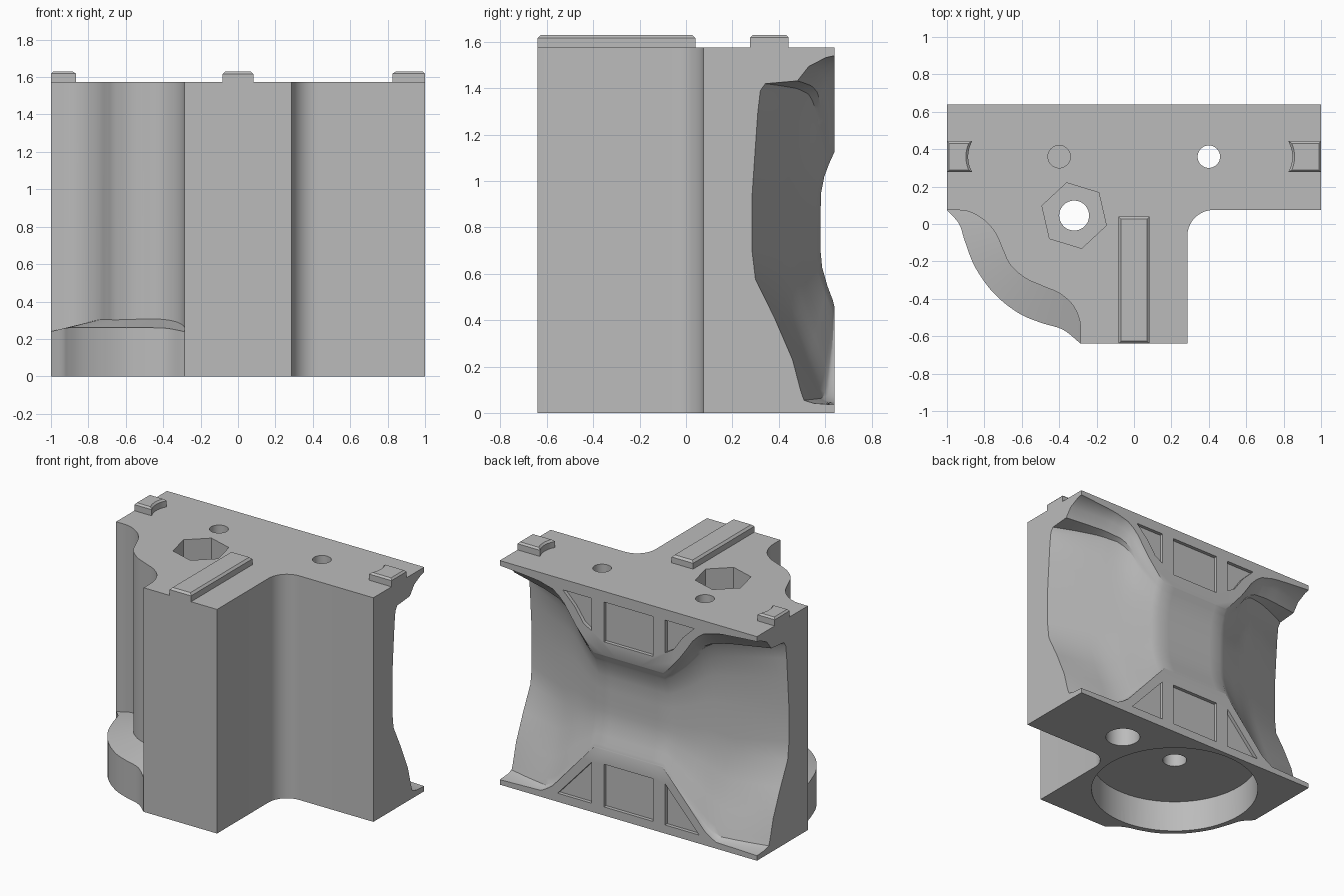
import bpy, bmesh, math
from mathutils import Vector

if "Cube" in bpy.data.objects:
    bpy.data.objects.remove(bpy.data.objects["Cube"])

grey = bpy.data.materials.new("plain grey")
grey.use_nodes = True
grey.diffuse_color = (0.5, 0.5, 0.5, 1)
grey.node_tree.nodes["Principled BSDF"].inputs["Base Color"].default_value = (0.5, 0.5, 0.5, 1)

HEIGHT, BACK = 1.575, 0.64
AXIS = Vector((-0.32, 0.045))


def finish(name, bm):
    bmesh.ops.recalc_face_normals(bm, faces=bm.faces)
    mesh = bpy.data.meshes.new(name)
    bm.to_mesh(mesh)
    bm.free()
    mesh.materials.append(grey)
    ob = bpy.data.objects.new(name, mesh)
    bpy.context.collection.objects.link(ob)
    return ob


def loft(name, loops):
    """Closed solid through a row of equal-length point loops."""
    bm = bmesh.new()
    rings = [[bm.verts.new(p) for p in loop] for loop in loops]
    n = len(rings[0])
    for a, b in zip(rings, rings[1:]):
        for i in range(n):
            j = (i + 1) % n
            bm.faces.new((a[i], a[j], b[j], b[i]))
    bm.faces.new(rings[0])
    bm.faces.new(rings[-1])
    return finish(name, bm)


def prism(name, pts, z0, z1, chamfer=0):
    ob = loft(name, [[(x, y, z) for x, y in pts] for z in (z0, z1)])
    if chamfer:
        bm = bmesh.new()
        bm.from_mesh(ob.data)
        top = [e for e in bm.edges if all(v.co.z > z1 - 1e-4 for v in e.verts)]
        bmesh.ops.bevel(bm, geom=top, offset=chamfer, segments=1, affect='EDGES')
        bm.to_mesh(ob.data)
        bm.free()
    return ob


def ring(x, y, r, n=48, turn=0):
    return [(x + r * math.cos(turn + math.tau * i / n),
             y + r * math.sin(turn + math.tau * i / n)) for i in range(n)]


def spline(pts, steps=5):
    """Catmull-Rom curve through the points."""
    p = [Vector(q) for q in pts]
    p = [2 * p[0] - p[1]] + p + [2 * p[-1] - p[-2]]
    out = []
    for a, b, c, d in zip(p, p[1:], p[2:], p[3:]):
        for k in range(steps):
            t = k / steps
            out.append(0.5 * (2 * b + (c - a) * t + (2 * a - 5 * b + 4 * c - d) * t * t
                              + (3 * b - a - 3 * c + d) * t ** 3))
    return out + [p[-2]]


def lerp_table(table, x):
    for (x0, y0), (x1, y1) in zip(table, table[1:]):
        if x <= x1:
            return y0 + (y1 - y0) * (x - x0) / (x1 - x0)
    return table[-1][1]


def combine(target, other, operation):
    mod = target.modifiers.new(operation, 'BOOLEAN')
    mod.operation, mod.solver, mod.object = operation, 'EXACT', other
    bpy.context.view_layer.objects.active = target
    bpy.ops.object.modifier_apply(modifier=mod.name)
    bpy.data.objects.remove(other)


# Main T-shaped block with one wavy inner corner and one rounded corner
wave = spline([(-0.285, -0.64), (-0.29, -0.52), (-0.33, -0.43), (-0.4, -0.37),
               (-0.48, -0.335), (-0.58, -0.29), (-0.66, -0.22), (-0.7, -0.14),
               (-0.74, -0.05), (-0.8, 0.02), (-0.89, 0.068), (-1, 0.075)])
fillet = [(0.425 - 0.14 * math.cos(a), -0.065 + 0.14 * math.sin(a))
          for a in (math.pi / 2 * i / 10 for i in range(11))]
outline = [(p.x, p.y) for p in wave] + [(-1, BACK), (1, BACK), (1, 0.075)] \
    + fillet[::-1] + [(0.285, -0.64)]
body = prism("body", outline, 0, HEIGHT)

# Low round foot with a conical top
foot_edge = spline([(-1, 0.075), (-0.935, 0), (-0.905, -0.09), (-0.85, -0.23), (-0.75, -0.37),
                    (-0.62, -0.475), (-0.5, -0.527), (-0.38, -0.565), (-0.285, -0.64)])
foot_edge = [Vector((-0.99, 0.12))] + foot_edge + [Vector((-0.25, -0.63))]


def foot_section(p):
    inner = AXIS + (p - AXIS).normalized() * 0.3
    top = [0.41 - 0.25 * (q - AXIS).length for q in (p, inner)]
    return [(*p, 0), (*p, top[0]), (*inner, top[1]), (*inner, 0)]


combine(body, loft("foot", [foot_section(p) for p in foot_edge]), 'UNION')

# Saddle-shaped hollow across the back: height fraction, depth at ends, depth at middle
SECTION = [(0, 0, 0), (0.004, 0.25, 0.02), (0.013, 0.37, 0.04), (0.04, 0.41, 0.12),
           (0.13, 0.51, 0.5), (0.25, 0.73, 0.88), (0.36, 0.96, 1), (0.44, 1, 1),
           (0.6, 1, 1), (0.74, 0.96, 0.95), (0.84, 0.93, 0.73), (0.9, 0.9, 0.48),
           (0.92, 0.84, 0.4), (0.928, 0.45, 0.36), (0.97, 0.31, 0.15),
           (0.995, 0.1, 0.03), (1, 0, 0)]
LOW = [(0, 0.46), (0.27, 0.46), (0.6, 0.09), (0.68, 0.045), (1, 0.035), (2, 0.035)]
HIGH = [(0, 1.125), (0.28, 1.125), (0.42, 1.29), (0.5, 1.41), (0.57, 1.48),
        (0.7, 1.515), (0.87, 1.53), (1, 1.54), (2, 1.54)]


def hollow_section(x):
    ax = abs(x)
    t = min(1, max(0, (ax - 0.27) / 0.73))
    low, high = lerp_table(LOW, ax), lerp_table(HIGH, ax)
    depth = 0.06 + 0.295 * t
    pts = [(x, BACK - depth * (m + (e - m) * t), low + (high - low) * u)
           for u, e, m in SECTION]
    return pts + [(x, 0.75, high), (x, 0.75, low)]


half = [0.09, 0.18, 0.27] + [0.27 + 0.73 * i / 16 for i in range(1, 17)] + [1.05]
stations = [-x for x in half[::-1]] + [0] + half
combine(body, loft("hollow", [hollow_section(x) for x in stations]), 'DIFFERENCE')

# Recessed panels on the back, above and below the hollow
PANELS = [[(0.19, 0.06), (0.19, 0.36), (-0.19, 0.36), (-0.19, 0.06)],
          [(0.19, 1.22), (0.19, 1.5), (-0.19, 1.5), (-0.19, 1.22)]]
for side in (1, -1):
    PANELS.append([(side * x, z) for x, z in ((0.285, 0.06), (0.285, 0.35), (0.55, 0.06))])
    PANELS.append([(side * x, z) for x, z in
                   ((0.285, 1.5), (0.285, 1.27), (0.35, 1.31), (0.42, 1.41), (0.51, 1.5))])
for panel in PANELS:
    combine(body, loft("panel_cut", [[(x, y, z) for x, z in panel] for y in (0.615, 0.7)]),
            'DIFFERENCE')

# Round pocket underneath, hexagonal nut recess and bolt holes
for pts, z0, z1 in [(ring(*AXIS, 0.56, 96), -0.1, 0.226),
                    (ring(*AXIS, 0.18, 6, math.radians(103)), 0.9, 1.8),
                    (ring(*AXIS, 0.08), 0.1, 1.2),
                    (ring(0.4, 0.36, 0.06), -0.1, 1.8),
                    (ring(0.4, 0.36, 0.115), -0.1, 0.4),
                    (ring(-0.4, 0.36, 0.06), 0.7, 1.8)]:
    combine(body, prism("hole_cut", pts, z0, z1), 'DIFFERENCE')

# Raised locating rail and the two end tabs on top
TOP = 1.63
rail = prism("top_rail", [(-0.083, -0.64), (0.083, -0.64), (0.083, 0.04), (-0.083, 0.04)],
             HEIGHT - 0.01, TOP, 0.014)


def tab(name, side, inner):
    arc = [(side * (inner + 0.022 * (1 - (i / 4) ** 2)), 0.36 + 0.083 * i / 4)
           for i in range(-4, 5)]
    return prism(name, arc + [(side, 0.443), (side, 0.277)], HEIGHT - 0.01, TOP, 0.012)


parts = [body, rail, tab("left_tab", 1, 0.825), tab("right_tab", -1, 0.865)]
bpy.ops.object.select_all(action='DESELECT')
for ob in parts:
    ob.select_set(True)
bpy.context.view_layer.objects.active = body
bpy.ops.object.shade_smooth_by_angle(angle=math.radians(30))
